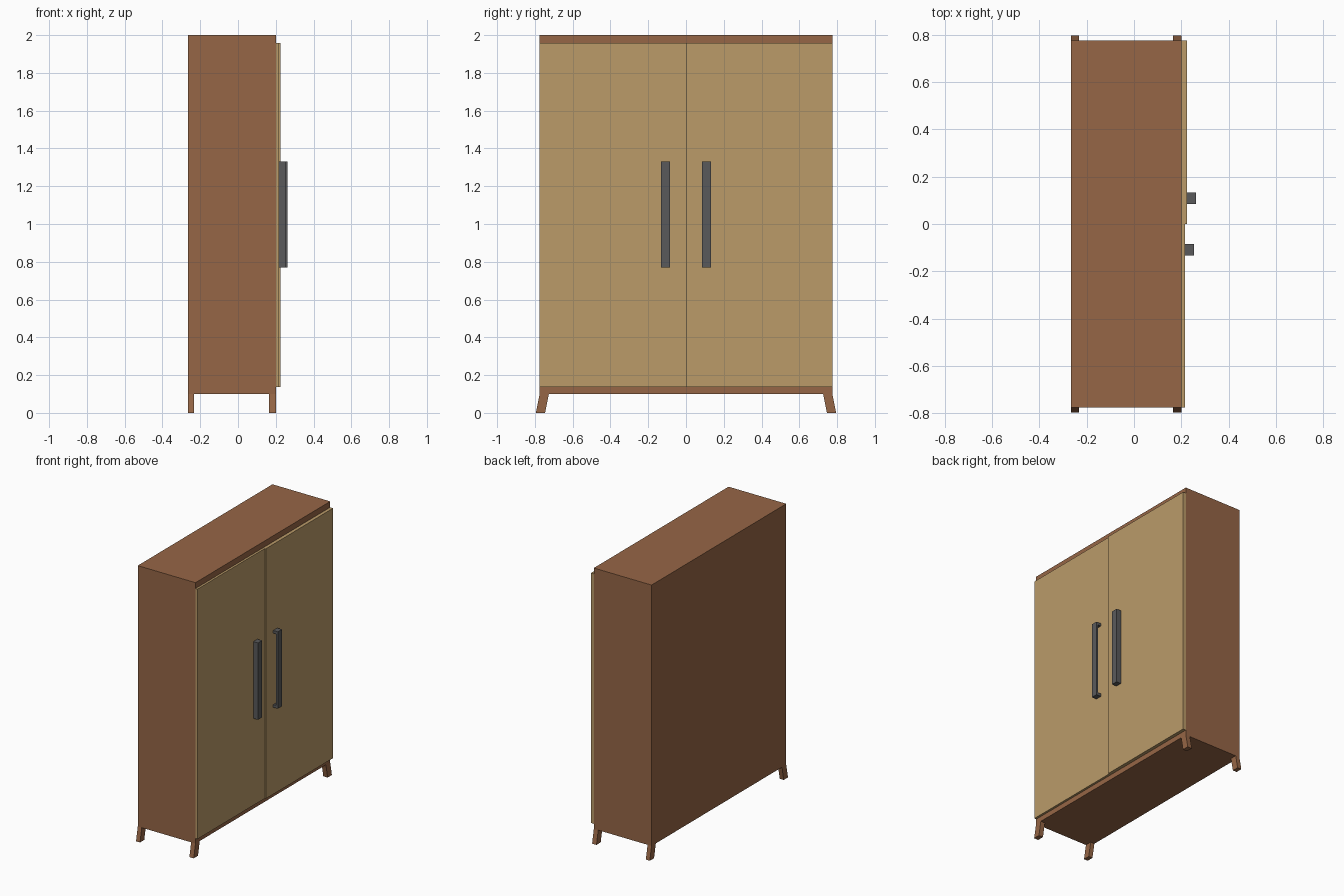
import bpy
import bmesh

if "Cube" in bpy.data.objects:
    bpy.data.objects.remove(bpy.data.objects["Cube"])


def material(name, rgb):
    m = bpy.data.materials.new(name)
    m.diffuse_color = (*rgb, 1)
    m.use_nodes = True
    m.node_tree.nodes["Principled BSDF"].inputs["Base Color"].default_value = m.diffuse_color
    return m


BROWN = material("brown wood", (0.305, 0.133, 0.061))
TAN = material("light wood", (0.495, 0.328, 0.141))
GREY = material("dark grey metal", (0.102, 0.102, 0.105))


def finish(name, bm, mat):
    bmesh.ops.recalc_face_normals(bm, faces=bm.faces)
    me = bpy.data.meshes.new(name)
    bm.to_mesh(me)
    bm.free()
    me.materials.append(mat)
    ob = bpy.data.objects.new(name, me)
    bpy.context.collection.objects.link(ob)
    return ob


def add_box(bm, x, y, z):
    verts = bmesh.ops.create_cube(bm, size=1)["verts"]
    for v in verts:
        for i, (a, b) in enumerate((x, y, z)):
            v.co[i] = (a + b) / 2 + v.co[i] * (b - a)
    return verts


def box(name, x, y, z, mat):
    bm = bmesh.new()
    add_box(bm, x, y, z)
    return finish(name, bm, mat)


# Cabinet body
box("cabinet_body", (-0.265, 0.2), (-0.775, 0.775), (0.1, 2.0), BROWN)

# Splayed legs: straight blocks sheared outwards at the foot
for end, xs in (("back", (-0.265, -0.233)), ("front", (0.165, 0.2))):
    for side, s in (("left", -1), ("right", 1)):
        bm = bmesh.new()
        for v in add_box(bm, xs, (s * 0.726, s * 0.775), (0, 0.1)):
            if v.co.z < 0.05:
                v.co.y += s * 0.02
        finish(f"{end}_{side}_leg", bm, BROWN)

# Doors at slightly different depths, each with a handle
for side, s, face in (("left", -1, 0.216), ("right", 1, 0.224)):
    box(f"{side}_door", (0.2, face), (0, s * 0.775), (0.137, 1.957), TAN)

    # Handle: L-shaped section with a finger recess on the inner side, closed by end caps
    inner, outer, out = s * 0.085, s * 0.132, face + 0.038
    section = [(face, outer), (out, outer), (out, inner), (out - 0.014, inner),
               (out - 0.014, outer - s * 0.014), (face, outer - s * 0.014)]
    bm = bmesh.new()
    f = bm.faces.new([bm.verts.new((x, y, 0.79)) for x, y in section])
    ext = bmesh.ops.extrude_face_region(bm, geom=[f])["geom"]
    bmesh.ops.translate(bm, vec=(0, 0, 0.52),
                        verts=[g for g in ext if isinstance(g, bmesh.types.BMVert)])
    for z in ((0.77, 0.79), (1.31, 1.33)):
        add_box(bm, (face, out), (inner, outer), z)
    finish(f"{side}_handle", bm, GREY)
